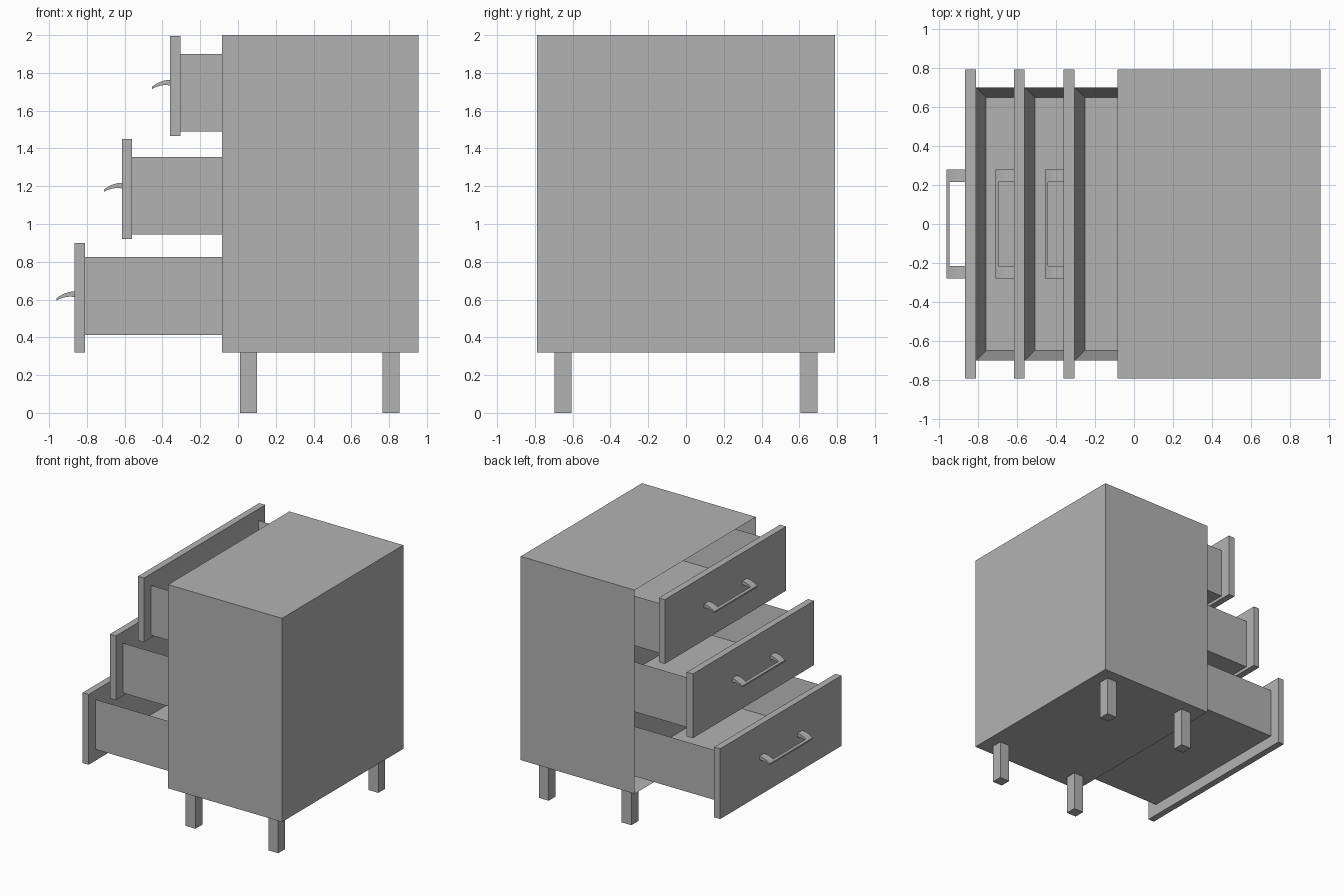
import bpy
import bmesh
from mathutils import Vector

cube = bpy.data.objects.get("Cube")
if cube:
    bpy.data.objects.remove(cube, do_unlink=True)

grey = bpy.data.materials.new("plain_grey")
grey.use_nodes = True
grey.diffuse_color = (0.45, 0.45, 0.45, 1)
grey.node_tree.nodes["Principled BSDF"].inputs["Base Color"].default_value = grey.diffuse_color


def finish(name, bm):
    bmesh.ops.recalc_face_normals(bm, faces=bm.faces)
    mesh = bpy.data.meshes.new(name)
    bm.to_mesh(mesh)
    bm.free()
    mesh.materials.append(grey)
    obj = bpy.data.objects.new(name, mesh)
    bpy.context.collection.objects.link(obj)
    return obj


def box(name, low, high, open_dir=None, wall=0.05):
    """Box between two corners, optionally hollowed from the side facing open_dir."""
    low, high = Vector(low), Vector(high)
    bm = bmesh.new()
    bmesh.ops.create_cube(bm, size=1)
    for v in bm.verts:
        v.co = (low + high) / 2 + v.co * (high - low)
    if open_dir:
        open_dir = Vector(open_dir)
        bm.normal_update()
        mouth = max(bm.faces, key=lambda f: f.normal.dot(open_dir))
        bmesh.ops.inset_individual(bm, faces=[mouth], thickness=wall, use_even_offset=True)
        depth = abs((high - low).dot(open_dir)) - wall
        bmesh.ops.translate(bm, verts=mouth.verts, vec=-open_dir * depth)
    return finish(name, bm)


def add_prism(bm, profile, y0, y1):
    """Extrude an (x, z) profile from y0 to y1."""
    face = bm.faces.new([bm.verts.new((x, y0, z)) for x, z in profile])
    geom = bmesh.ops.extrude_face_region(bm, geom=[face])["geom"]
    verts = [g for g in geom if isinstance(g, bmesh.types.BMVert)]
    bmesh.ops.translate(bm, verts=verts, vec=(0, y1 - y0, 0))


def curved_profile(x, z, start, steps):
    """Tapering, down-curving section of a handle, from start (0-1) to its tip."""
    reach = 0.095
    top, bottom = [], []
    for i in range(steps + 1):
        t = start + (1 - start) * i / steps
        upper = z + 0.033 - 0.036 * t * t
        top.append((x - reach * t, upper))
        bottom.append((x - reach * t, upper - 0.03 + 0.018 * t))
    return top + bottom[::-1]


def handle(name, x, z):
    bm = bmesh.new()
    for y0, y1 in ((-0.28, -0.215), (0.215, 0.28)):
        add_prism(bm, curved_profile(x, z, 0, 10), y0, y1)
    add_prism(bm, curved_profile(x, z, 0.84, 3), -0.215, 0.215)
    obj = finish(name, bm)
    bpy.ops.object.select_all(action="DESELECT")
    obj.select_set(True)
    bpy.context.view_layer.objects.active = obj
    bpy.ops.object.shade_smooth_by_angle()


# Cabinet shell, open towards the drawers
box("cabinet", (-0.085, -0.79, 0.32), (0.955, 0.79, 2), open_dir=(-1, 0, 0))

# Legs
for x, end in ((0.055, "front"), (0.81, "back")):
    for y, side in ((-0.652, "right"), (0.652, "left")):
        box(f"{end}_{side}_leg", (x - 0.045, y - 0.045, 0), (x + 0.045, y + 0.045, 0.32))

# Drawers: name, panel x, panel bottom and top, tray bottom
drawers = (
    ("top", -0.36, 1.465, 1.995, 1.49),
    ("middle", -0.615, 0.92, 1.45, 0.945),
    ("bottom", -0.865, 0.32, 0.90, 0.413),
)
for name, x, z0, z1, tray in drawers:
    back = x + 0.055
    box(f"{name}_drawer_front", (x, -0.79, z0), (back, 0.79, z1))
    box(f"{name}_drawer_tray", (back, -0.70, tray), (back + 0.95, 0.70, tray + 0.411),
        open_dir=(0, 0, 1), wall=0.053)
    handle(f"{name}_drawer_handle", x, (z0 + z1) / 2)
